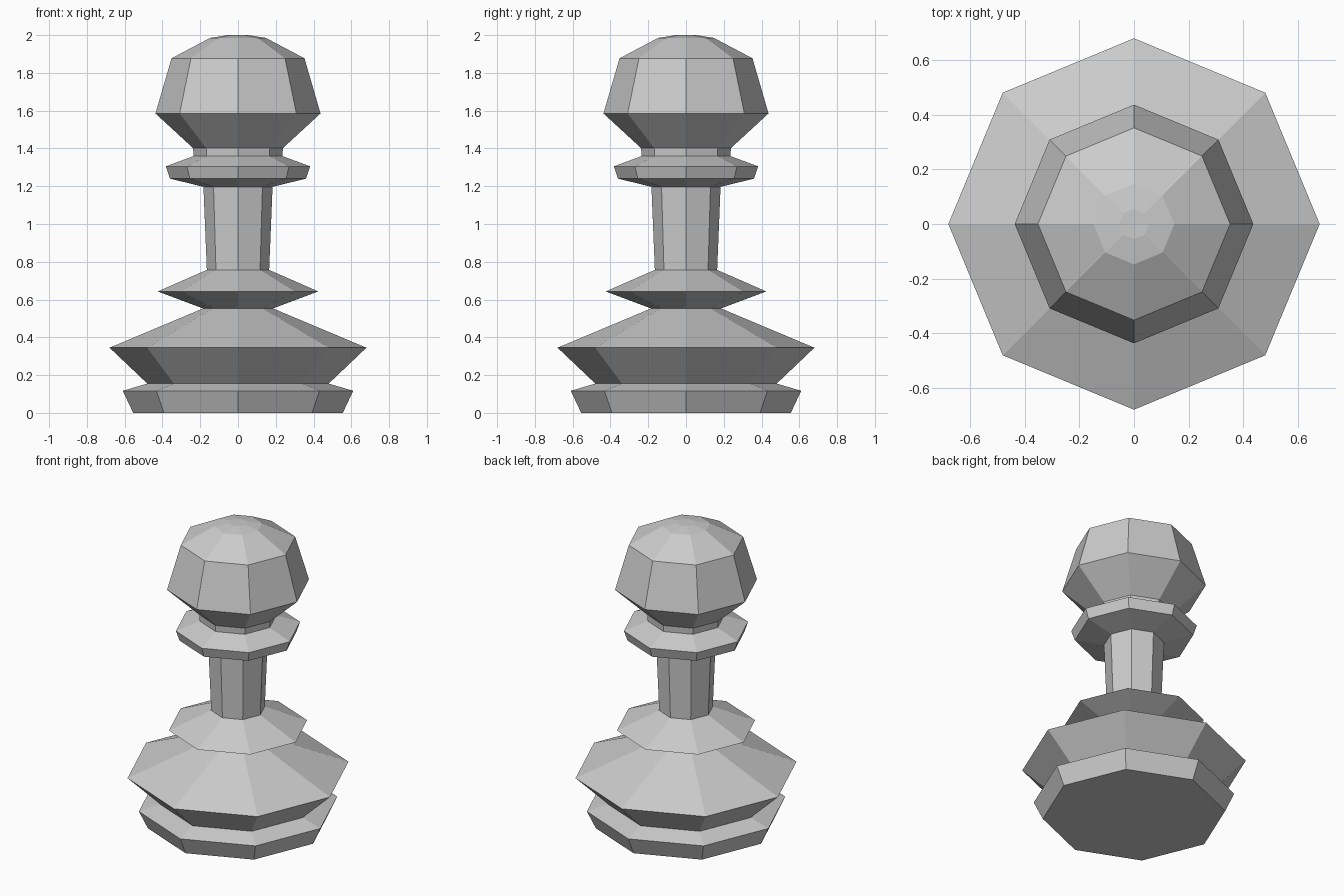
import bpy, bmesh
from math import cos, sin, tau

if "Cube" in bpy.data.objects:
    bpy.data.objects.remove(bpy.data.objects["Cube"])

SIDES = 8

# Profile from base to crown: (radius to corner, height)
PROFILE = [
    (0.555, 0.0), (0.61, 0.117), (0.48, 0.155),    # foot
    (0.68, 0.345), (0.185, 0.553),                 # wide skirt
    (0.425, 0.643), (0.165, 0.757),                # lower ring
    (0.183, 1.197),                                # stem
    (0.36, 1.24), (0.382, 1.305), (0.235, 1.36),   # collar
    (0.238, 1.402),                                # neck
    (0.437, 1.585), (0.352, 1.877),                # head
    (0.148, 1.985), (0.055, 2.0),                  # crown
]


def lathe(name, profile, sides):
    bm = bmesh.new()
    rings = [[bm.verts.new((r * cos(tau * i / sides), r * sin(tau * i / sides), z))
              for i in range(sides)] for r, z in profile]
    for low, high in zip(rings, rings[1:]):
        for i in range(sides):
            j = (i + 1) % sides
            bm.faces.new((low[i], low[j], high[j], high[i]))
    # Flat caps
    bm.faces.new(rings[0][::-1])
    bm.faces.new(rings[-1])
    mesh = bpy.data.meshes.new(name)
    bm.to_mesh(mesh)
    bm.free()
    obj = bpy.data.objects.new(name, mesh)
    bpy.context.collection.objects.link(obj)
    return obj


# Whole piece is one turned, flat-shaded octagonal body
lathe("chess_pawn", PROFILE, SIDES)
